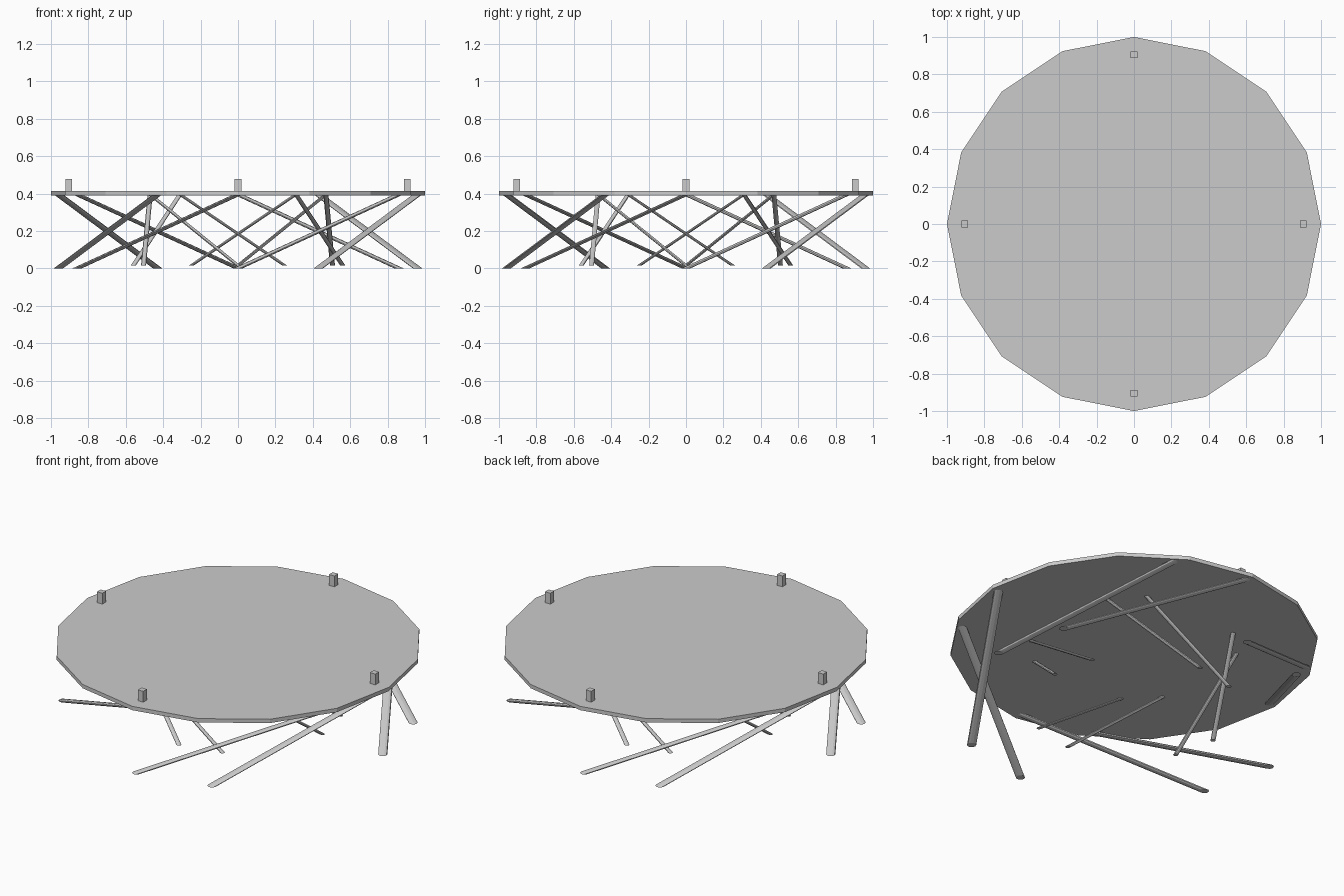
import bpy, bmesh
from math import cos, sin, pi

if "Cube" in bpy.data.objects:
    bpy.data.objects.remove(bpy.data.objects["Cube"])

def make(name, bm):
    bmesh.ops.recalc_face_normals(bm, faces=bm.faces)
    me = bpy.data.meshes.new(name)
    bm.to_mesh(me)
    bm.free()
    ob = bpy.data.objects.new(name, me)
    bpy.context.collection.objects.link(ob)
    return ob

def prism(name, bottom, top, r, sides, phase=0.0):
    """Sheared prism with horizontal end caps between two centre points."""
    bm = bmesh.new()
    rings = []
    for c in (bottom, top):
        rings.append([bm.verts.new((c[0] + r * cos(phase + 2 * pi * i / sides),
                                    c[1] + r * sin(phase + 2 * pi * i / sides), c[2]))
                      for i in range(sides)])
    for i in range(sides):
        j = (i + 1) % sides
        bm.faces.new((rings[0][i], rings[0][j], rings[1][j], rings[1][i]))
    bm.faces.new(rings[0])
    bm.faces.new(rings[1])
    return make(name, bm)

def turn(p, k):
    a = k * pi / 2
    return (p[0] * cos(a) - p[1] * sin(a), p[0] * sin(a) + p[1] * cos(a), p[2])

# Sixteen-sided deck
prism("deck", (0, 0, 0.39), (0, 0, 0.413), 1.0, 16)

# Slanted struts: bottom point, top point, radius; each repeated four times
struts = {
    "outer_strut_a": ((0.43, -0.86, 0), (0.96, 0, 0.395), 0.025),
    "outer_strut_b": ((0, -0.96, 0), (0.86, -0.43, 0.395), 0.025),
    "inner_strut_a": ((0, 0.56, 0.015), (0.47, 0.31, 0.395), 0.0135),
    "inner_strut_b": ((-0.25, 0.505, 0.015), (0.31, 0.47, 0.395), 0.0135),
}
for k in range(4):
    for name, (b, t, r) in struts.items():
        prism(f"{name}_{k + 1}", turn(b, k), turn(t, k), r, 10)
    # Square pegs on the deck rim
    prism(f"rim_peg_{k + 1}", turn((0.905, 0, 0.41), k), turn((0.905, 0, 0.478), k),
          0.0175 * 2 ** 0.5, 4, pi / 4)
